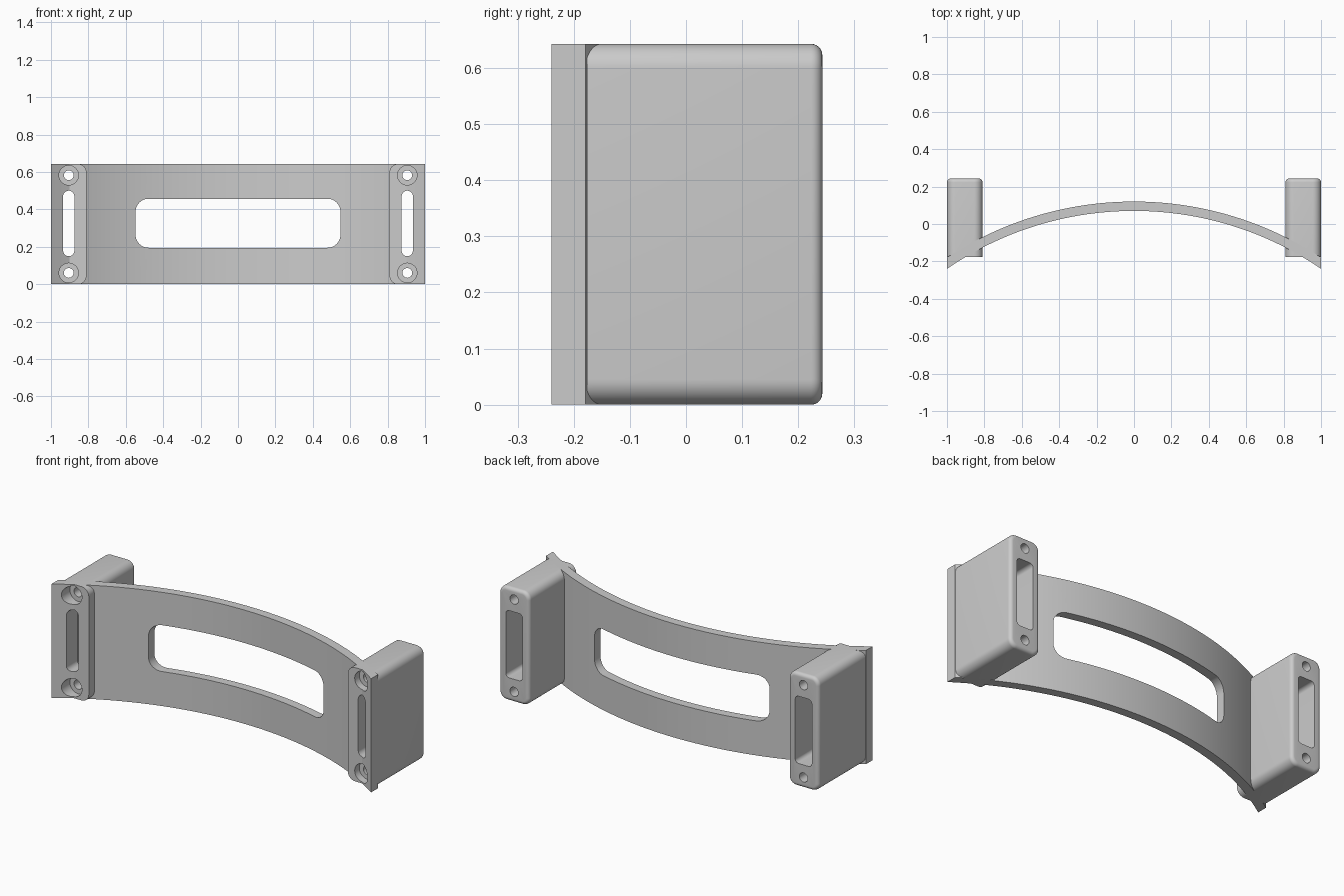
import bpy, bmesh, math

if "Cube" in bpy.data.objects:
    bpy.data.objects.remove(bpy.data.objects["Cube"], do_unlink=True)

HEIGHT = 0.643
MID_Z = HEIGHT / 2
BLOCK_X, HOLE_Z = 0.905, 0.261      # block centre, screw offset from mid height
FRONT_Y, BACK_Y = -0.176, 0.243

grey = bpy.data.materials.new("plain grey")
grey.use_nodes = True
grey.diffuse_color = (0.6, 0.6, 0.6, 1)
grey.node_tree.nodes["Principled BSDF"].inputs["Base Color"].default_value = grey.diffuse_color


def rounded_rect(cx, cz, half_w, half_h, r, y, seg=10):
    """Loop of points for a rounded rectangle facing along y."""
    pts = []
    for q, (sx, sz) in enumerate([(1, 1), (-1, 1), (-1, -1), (1, -1)]):
        for i in range(seg + 1):
            a = (q + i / seg) * math.pi / 2
            pts.append((cx + sx * (half_w - r) + r * math.cos(a), y,
                        cz + sz * (half_h - r) + r * math.sin(a)))
    return pts


def loft(name, rings):
    """Closed solid through a list of equal-length point loops."""
    bm = bmesh.new()
    loops = [[bm.verts.new(p) for p in ring] for ring in rings]
    n = len(loops[0])
    for a, b in zip(loops, loops[1:]):
        for i in range(n):
            j = (i + 1) % n
            bm.faces.new((a[i], a[j], b[j], b[i]))
    bm.faces.new(loops[0])
    bm.faces.new(loops[-1])
    bmesh.ops.remove_doubles(bm, verts=bm.verts, dist=1e-5)
    bmesh.ops.recalc_face_normals(bm, faces=bm.faces)
    mesh = bpy.data.meshes.new(name)
    bm.to_mesh(mesh)
    bm.free()
    mesh.materials.append(grey)
    obj = bpy.data.objects.new(name, mesh)
    bpy.context.collection.objects.link(obj)
    return obj


def slot_cutter(name, cx, cz, half_w, half_h, r, y0, y1):
    obj = loft(name, [rounded_rect(cx, cz, half_w, half_h, r, y) for y in (y0, y1)])
    obj.hide_render = True
    return obj


def finish(obj, cutters):
    """Cut the openings, then shade with sharp edges kept."""
    bpy.ops.object.select_all(action='DESELECT')
    obj.select_set(True)
    bpy.context.view_layer.objects.active = obj
    for c in cutters:
        mod = obj.modifiers.new("cut", 'BOOLEAN')
        mod.operation, mod.solver, mod.object = 'DIFFERENCE', 'EXACT', c
        bpy.ops.object.modifier_apply(modifier=mod.name)
    bpy.ops.object.shade_smooth_by_angle(angle=math.radians(30))


# Curved strap: two concentric arcs, trimmed flat at both ends
ARC_Y, INNER_R, OUTER_R, STEPS = -1.70, 1.77, 1.82, 72
xs = [-1 + 2 * i / STEPS for i in range(STEPS + 1)]
arc = lambda r, x: (x, ARC_Y + math.sqrt(r * r - x * x))
section = [arc(INNER_R, x) for x in xs] + [arc(OUTER_R, x) for x in reversed(xs)]
strap = loft("curved_strap", [[(x, y, z) for x, y in section] for z in (0, HEIGHT)])

# Window through the strap
window = slot_cutter("window_cutter", 0, 0.326, 0.548, 0.131, 0.07, -0.5, 0.5)

# End blocks with rounded corners and a softened back edge
all_cutters = [window]
blocks = []
for side, sign in (("left", 1), ("right", -1)):
    cx = sign * BLOCK_X
    half_w, corner, soft = 0.095, 0.045, 0.02
    rings = [rounded_rect(cx, MID_Z, half_w, MID_Z, corner, FRONT_Y)]
    for i in range(7):
        a = i / 6 * math.pi / 2
        d = soft * (1 - math.cos(a))
        rings.append(rounded_rect(cx, MID_Z, half_w - d, MID_Z - d, corner - d,
                                  BACK_Y - soft + soft * math.sin(a)))
    block = loft(side + "_end_block", rings)

    # Narrow front slot opening into a wider rear pocket
    cutters = [
        slot_cutter("slot_cutter", cx, 0.325, 0.03, 0.175, 0.0299, -0.5, 0.1),
        slot_cutter("pocket_cutter", cx, MID_Z, 0.052, 0.19, 0.022, -0.10, 0.5)]
    # Screw holes with counterbores at the front
    for dz in (-HOLE_Z, HOLE_Z):
        z = MID_Z + dz
        cutters.append(slot_cutter("screw_cutter", cx, z, 0.026, 0.026, 0.026, -0.5, 0.5))
        cutters.append(slot_cutter("counterbore_cutter", cx, z, 0.052, 0.052, 0.052, -0.5, -0.135))
    finish(block, cutters)
    all_cutters += cutters

finish(strap, all_cutters)
for c in all_cutters:
    bpy.data.objects.remove(c, do_unlink=True)
